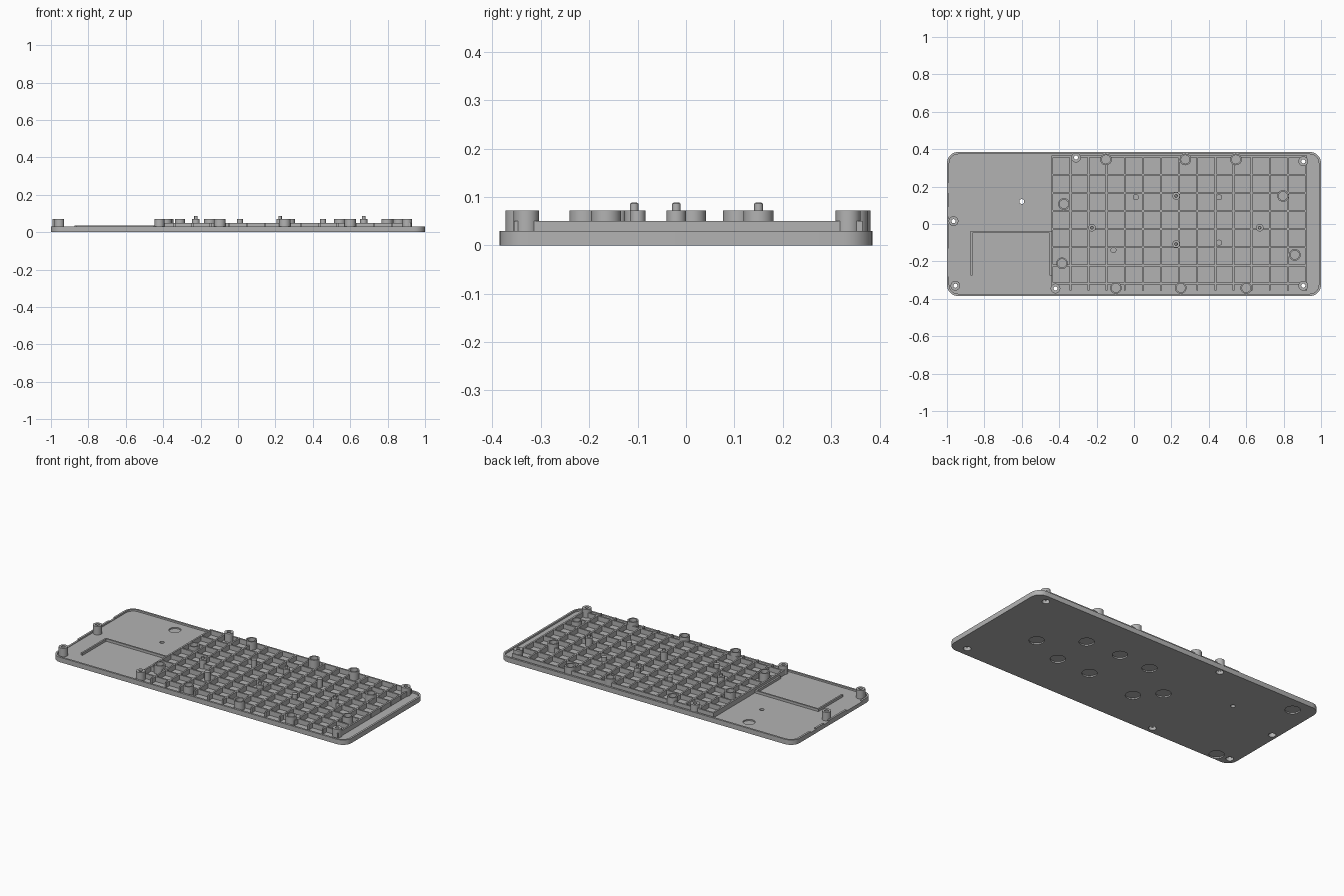
import bpy, bmesh, math
from mathutils import Matrix

if "Cube" in bpy.data.objects:
    bpy.data.objects.remove(bpy.data.objects["Cube"])

# Single grey plastic
grey = bpy.data.materials.new("grey plastic")
grey.use_nodes = True
grey.diffuse_color = (0.45, 0.45, 0.45, 1)
grey.node_tree.nodes["Principled BSDF"].inputs["Base Color"].default_value = grey.diffuse_color

FLOOR, LIP, RIB, POST, PIN = 0.02, 0.03, 0.05, 0.072, 0.09


def finish(name, bm):
    bmesh.ops.recalc_face_normals(bm, faces=bm.faces)
    mesh = bpy.data.meshes.new(name)
    bm.to_mesh(mesh)
    bm.free()
    mesh.materials.append(grey)
    ob = bpy.data.objects.new(name, mesh)
    bpy.context.collection.objects.link(ob)
    return ob


def prism(bm, outline, z0, z1):
    face = bm.faces.new([bm.verts.new((x, y, z0)) for x, y in outline])
    new = bmesh.ops.extrude_face_region(bm, geom=[face])["geom"]
    bmesh.ops.translate(bm, vec=(0, 0, z1 - z0),
                        verts=[v for v in new if isinstance(v, bmesh.types.BMVert)])


def box(bm, x0, x1, y0, y1, z0, z1):
    prism(bm, [(x0, y0), (x1, y0), (x1, y1), (x0, y1)], z0, z1)


def circle(x, y, r, n=32):
    return [(x + r * math.cos(2 * math.pi * i / n), y + r * math.sin(2 * math.pi * i / n))
            for i in range(n)]


def rounded(hx, hy, r, steps=8):
    pts = []
    for q, (sx, sy) in enumerate([(1, 1), (-1, 1), (-1, -1), (1, -1)]):
        for i in range(steps + 1):
            a = math.pi / 2 * (q + i / steps)
            pts.append((sx * (hx - r) + r * math.cos(a), sy * (hy - r) + r * math.sin(a)))
    return pts


def lathe(bm, profile, x, y, n=32):
    """Spin a closed (radius, height) profile about a vertical axis."""
    rings = [[bm.verts.new((px, py, z)) for px, py in circle(x, y, r, n)] for r, z in profile]
    for a, b in zip(rings, rings[1:] + rings[:1]):
        for i in range(n):
            j = (i + 1) % n
            bm.faces.new((a[i], a[j], b[j], b[i]))


def cut(ob, cutter):
    mod = ob.modifiers.new("cut", "BOOLEAN")
    mod.operation, mod.solver, mod.object = "DIFFERENCE", "EXACT", cutter
    mod.use_self = True
    bpy.ops.object.select_all(action="DESELECT")
    bpy.context.view_layer.objects.active = ob
    ob.select_set(True)
    bpy.ops.object.modifier_apply(modifier=mod.name)


def smooth(ob):
    bpy.ops.object.select_all(action="DESELECT")
    bpy.context.view_layer.objects.active = ob
    ob.select_set(True)
    bpy.ops.object.shade_smooth_by_angle(angle=math.radians(30))


# Fitting positions
screw_posts = [(-0.955, -0.33), (-0.965, 0.015), (-0.31, 0.355), (-0.42, -0.345),
               (0.905, 0.335), (0.905, -0.33)]
wide_rings = [(-0.15, 0.345), (0.275, 0.345), (0.545, 0.345), (-0.375, 0.107), (0.797, 0.15),
              (-0.385, -0.21), (0.86, -0.165), (-0.097, -0.342), (0.25, -0.342), (0.6, -0.342)]
plain_posts = [(0.01, 0.143), (0.455, 0.143), (0.455, -0.1), (-0.11, -0.14)]
pin_posts = [(-0.225, -0.02), (0.225, 0.15), (0.672, -0.02), (0.225, -0.107)]

# Base plate with a raised lip
bm = bmesh.new()
prism(bm, rounded(1, 0.385, 0.06), 0, LIP)
base = finish("base_plate", bm)

# Cutter for the tray, lip notches, screw holes and underside pockets
bm = bmesh.new()
prism(bm, rounded(0.988, 0.373, 0.048), FLOOR, 0.1)
tray = finish("tray_cutter", bm)
bm = bmesh.new()
for y0, y1 in [(0.165, 0.22), (0.04, 0.09), (-0.28, -0.13)]:
    box(bm, -1.1, -0.98, y0, y1, FLOOR + 0.003, 0.1)
for x, y in screw_posts:
    prism(bm, circle(x, y, 0.021), -0.1, 0.1)
prism(bm, circle(-0.6, 0.12, 0.013), -0.1, 0.1)
prism(bm, circle(-0.635, 0.295, 0.034), 0.012, 0.1)
for x, y in plain_posts + pin_posts + [(-0.875, 0.295), (-0.87, -0.34)]:
    prism(bm, circle(x, y, 0.042), -0.1, 0.008)
holes = finish("hole_cutter", bm)
cut(base, tray)
cut(base, holes)
smooth(base)

# Stiffening rib grid
bm = bmesh.new()
x0, x1, y_top, y_end, pitch, half = -0.437, 0.92, 0.36, -0.355, 0.0969, 0.005
for i in range(15):
    x = x0 + i * pitch
    box(bm, x - half, x + half, y_end, y_top + half, FLOOR - 0.004, RIB)
for j in range(8):
    y = y_top - j * pitch
    box(bm, x0 - half, x1 + half, y - half, y + half, FLOOR - 0.003, RIB - 0.0002)
ribs = finish("rib_grid", bm)
bm = bmesh.new()
for x, y in wide_rings:
    prism(bm, circle(x, y, 0.024), -0.1, 0.1)
for x, y in screw_posts:
    prism(bm, circle(x, y, 0.021), -0.1, 0.1)
clearance = finish("rib_cutter", bm)
cut(ribs, clearance)

for helper in (tray, holes, clearance):
    bpy.data.objects.remove(helper)

# Low battery frame ribs
bm = bmesh.new()
box(bm, -0.873, -0.442, -0.047, -0.037, FLOOR - 0.002, 0.035)
for x in (-0.868, -0.447):
    box(bm, x - half, x + half, -0.275, -0.04, FLOOR - 0.003, 0.0349)
finish("battery_frame", bm)

# Counterbored screw posts
bm = bmesh.new()
for x, y in screw_posts:
    lathe(bm, [(0.026, FLOOR - 0.002), (0.026, POST), (0.011, POST), (0.011, 0.045),
               (0.02, 0.045), (0.02, FLOOR - 0.002)], x, y)
smooth(finish("screw_posts", bm))

# Hollow support rings
bm = bmesh.new()
for x, y in wide_rings:
    lathe(bm, [(0.031, FLOOR - 0.002), (0.031, POST), (0.023, POST), (0.023, FLOOR - 0.002)], x, y)
smooth(finish("support_rings", bm))

# Solid posts, some with locating pins
bm = bmesh.new()
for x, y in plain_posts:
    prism(bm, circle(x, y, 0.016), FLOOR - 0.002, POST)
for x, y in pin_posts:
    prism(bm, circle(x, y, 0.02), FLOOR - 0.002, POST)
smooth(finish("solid_posts", bm))
bm = bmesh.new()
for x, y in pin_posts:
    h = PIN - POST + 0.002
    bmesh.ops.create_cone(bm, cap_ends=True, segments=24, radius1=0.009, radius2=0.009,
                          depth=h - 0.004,
                          matrix=Matrix.Translation((x, y, POST - 0.002 + (h - 0.004) / 2)))
    bmesh.ops.create_cone(bm, cap_ends=True, segments=24, radius1=0.009, radius2=0.006,
                          depth=0.004, matrix=Matrix.Translation((x, y, PIN - 0.004)))
smooth(finish("locating_pins", bm))
